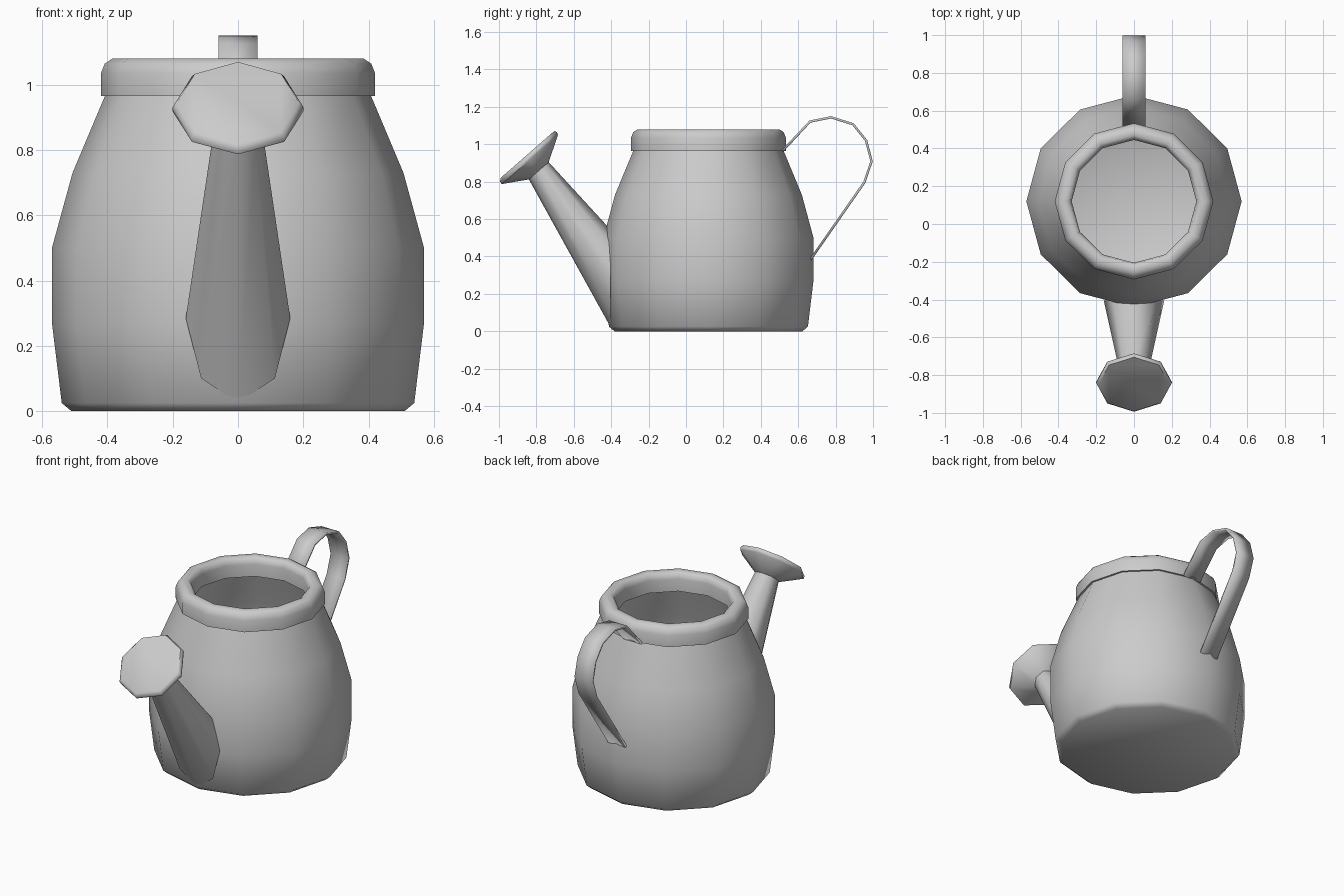
import bpy, bmesh, math
from mathutils import Vector

if "Cube" in bpy.data.objects:
    bpy.data.objects.remove(bpy.data.objects["Cube"])

CY = 0.12  # body axis


def finish(name, bm, angle):
    bmesh.ops.recalc_face_normals(bm, faces=bm.faces)
    me = bpy.data.meshes.new(name)
    bm.to_mesh(me)
    bm.free()
    ob = bpy.data.objects.new(name, me)
    bpy.context.collection.objects.link(ob)
    bpy.ops.object.select_all(action='DESELECT')
    ob.select_set(True)
    bpy.context.view_layer.objects.active = ob
    bpy.ops.object.shade_smooth_by_angle(angle=math.radians(angle))
    return ob


def loft(name, rings, sides, cap_start=False, cap_end=False, closed=False, angle=40):
    """Each ring: centre (y, z), half-axis (y, z), half-width in x."""
    bm = bmesh.new()
    loops = []
    for c, v, w in rings:
        loop = []
        for i in range(sides):
            a = 2 * math.pi * i / sides
            s = math.sin(a)
            loop.append(bm.verts.new((w * math.cos(a), c[0] + v[0] * s, c[1] + v[1] * s)))
        loops.append(loop)
    pairs = list(zip(loops, loops[1:]))
    if closed:
        pairs.append((loops[-1], loops[0]))
    for a, b in pairs:
        for i in range(sides):
            j = (i + 1) % sides
            bm.faces.new((a[i], a[j], b[j], b[i]))
    if cap_start:
        bm.faces.new(loops[0])
    if cap_end:
        bm.faces.new(loops[-1])
    return finish(name, bm, angle)


def lathe(profile):
    return [((CY, z), (r * 0.985, 0), r) for r, z in profile]


# Pot body: open twelve-sided shell
loft("body", lathe([(0.51, 0), (0.54, 0.025), (0.57, 0.27), (0.57, 0.50),
                    (0.507, 0.73), (0.408, 0.965), (0.40, 0.99)]),
     12, cap_start=True, angle=50)

# Rolled rim band
loft("rim", lathe([(0.42, 0.965), (0.42, 1.035), (0.408, 1.065), (0.385, 1.08),
                   (0.355, 1.08), (0.337, 1.068), (0.33, 1.04), (0.33, 0.965)]),
     12, closed=True, angle=50)

# Spout with flared sprinkler head
loft("spout", [
    ((-0.405, 0.285), (0, 0.26), 0.16),
    ((-0.787, 0.858), (0.053, 0.046), 0.075),
    ((-0.835, 0.918), (0.15, 0.131), 0.20),
    ((-0.842, 0.932), (0.152, 0.133), 0.20),
    ((-0.848, 0.945), (0.143, 0.125), 0.187),
], 8, cap_end=True, angle=50)

# Strap handle: thin ribbon along a side path
path = [(0.515, 0.963), (0.663, 1.121), (0.775, 1.144), (0.893, 1.107), (0.963, 1.02),
        (0.992, 0.909), (0.954, 0.797), (0.667, 0.385)]
bm = bmesh.new()
rows = [[bm.verts.new((x, y, z)) for x in (-0.06, 0.06)] for y, z in path]
for a, b in zip(rows, rows[1:]):
    bm.faces.new((a[0], a[1], b[1], b[0]))
handle = finish("handle", bm, 50)
solid = handle.modifiers.new("thickness", 'SOLIDIFY')
solid.thickness = 0.013
solid.offset = 0
